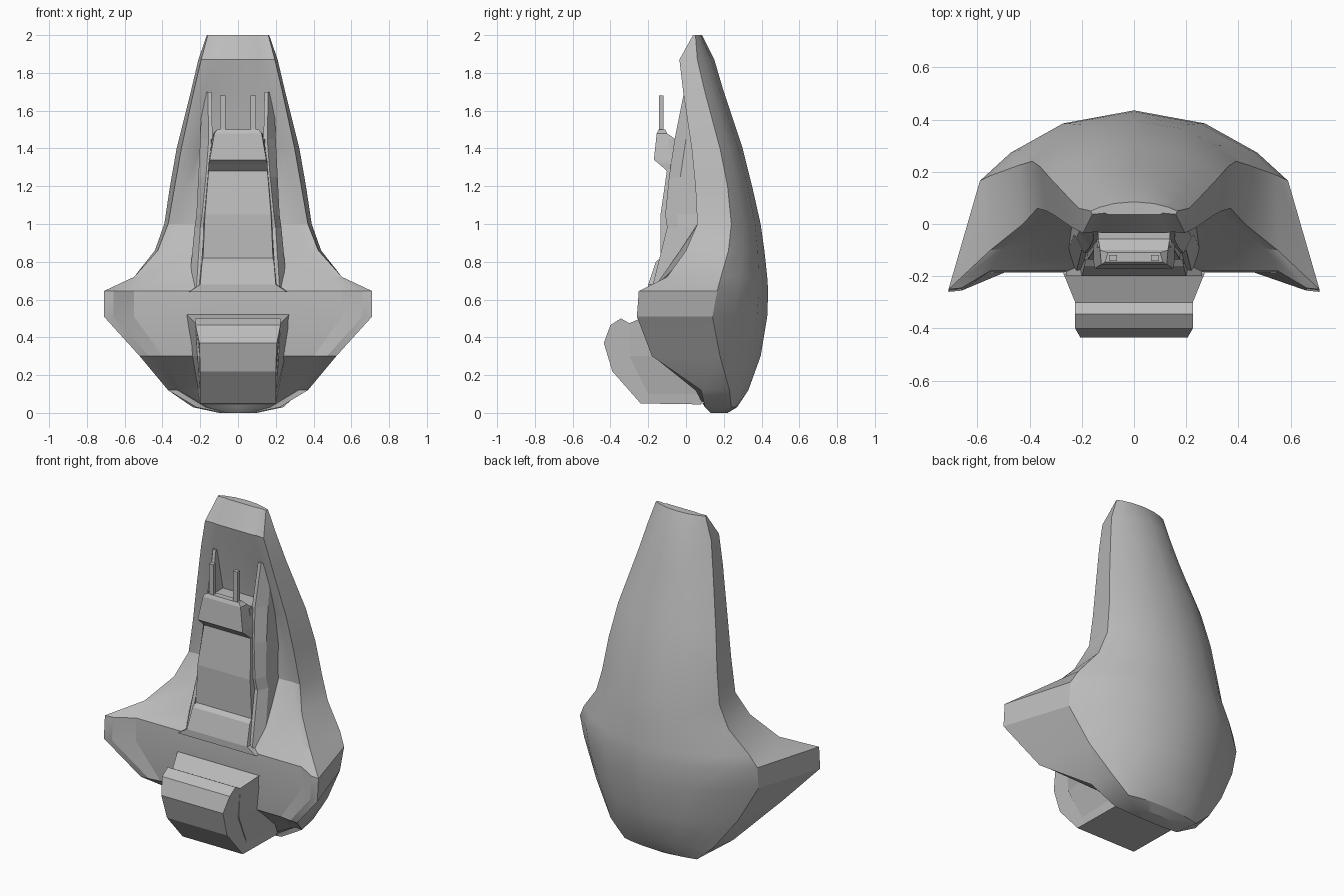
import bpy, bmesh
from math import radians

cube = bpy.data.objects.get("Cube")
if cube:
    bpy.data.objects.remove(cube, do_unlink=True)

grey = bpy.data.materials.new("plain grey")
grey.use_nodes = True
grey.diffuse_color = (0.5, 0.5, 0.5, 1)
grey.node_tree.nodes["Principled BSDF"].inputs["Base Color"].default_value = (0.5, 0.5, 0.5, 1)


def finish(name, bm, smooth=None):
    bmesh.ops.recalc_face_normals(bm, faces=bm.faces)
    mesh = bpy.data.meshes.new(name)
    bm.to_mesh(mesh)
    bm.free()
    mesh.materials.append(grey)
    obj = bpy.data.objects.new(name, mesh)
    bpy.context.scene.collection.objects.link(obj)
    if smooth:
        bpy.ops.object.select_all(action='DESELECT')
        obj.select_set(True)
        bpy.context.view_layer.objects.active = obj
        bpy.ops.object.shade_smooth_by_angle(angle=radians(smooth))
    return obj


def loft(name, rings, smooth=None):
    """Skin a list of closed rings and cap both ends."""
    bm = bmesh.new()
    loops = [[bm.verts.new(p) for p in ring] for ring in rings]
    n = len(loops[0])
    for a, b in zip(loops, loops[1:]):
        for i in range(n):
            j = (i + 1) % n
            bm.faces.new((a[i], a[j], b[j], b[i]))
    bm.faces.new(loops[0])
    bm.faces.new(loops[-1])
    return finish(name, bm, smooth)


def mirrored(half, z):
    """Complete a half section, given back to front, across the middle."""
    other = [(-x, y) for x, y in reversed(half) if x > 0]
    return [(x, y, z) for x, y in half + other]


def shell_ring(z, back, xw, yw, xf, yf, xi, yi):
    drop = yw - back
    return mirrored([(0, back), (xw * .46, back + drop * .185), (xw * .8, back + drop * .6),
                     (xw, yw), (xf, yf), (max(xf - .05, xi + .01), yf + .005),
                     (xi, yi), (0, yi)], z)


# Shell: height, back y, widest x y, front rim x y, inner corner x y
shell_levels = [
    (2.0, .085, .165, .05, .16, .037, .1, .037),
    (1.87, .15, .21, .06, .195, -.035, .12, -.035),
    (1.7, .2, .25, .1, .235, -.015, .17, 0),
    (1.4, .3, .325, .18, .3, .03, .2, .06),
    (1.2, .35, .36, .22, .335, .05, .23, .08),
    (1.0, .395, .39, .24, .37, .06, .25, .06),
    (.86, .415, .44, .225, .425, 0, .25, -.03),
    (.72, .43, .55, .185, .55, -.1, .3, -.13),
    (.645, .435, .59, .165, .71, -.25, .55, -.18),
    (.51, .43, .58, .14, .71, -.26, .55, -.185),
    (.3, .395, .47, .18, .52, -.18, .4, -.165),
    (.12, .33, .34, .23, .37, .08, .3, .05),
    (.03, .27, .24, .24, .22, .1, .15, .1),
    (0, .22, .1, .2, .08, .13, .05, .13),
]
loft("shell", [shell_ring(*level) for level in shell_levels], 24)


def block(name, levels):
    """Tapered block: height, back half width, back y, front half width, front y."""
    loft(name, [mirrored([(wb, yb), (wf, yf)], z) for z, wb, yb, wf, yf in levels])


# Central column, with its cushion steps and foot flange
block("column", [
    (1.29, .18, .12, .155, -.1),
    (1.05, .2, .12, .175, -.135),
    (.82, .22, .12, .185, -.135),
    (.8, .22, .12, .19, -.16),
    (.68, .24, 0, .2, -.2),
    (.64, .27, 0, .26, -.2),
])
block("column_head", [
    (1.5, .1, -.11, .11, -.145),
    (1.48, .13, -.1, .125, -.155),
    (1.34, .16, .1, .15, -.17),
    (1.32, .16, .1, .155, -.145),
    (1.28, .16, .1, .155, -.1),
])
block("head_back", [(1.45, .15, .08, .14, -.09), (1.3, .16, .1, .15, -.09)])

# Side fins: height, inner x, outer x, front y
fin_levels = [
    (1.7, .14, .19, -.01),
    (1.45, .135, .2, -.06),
    (1.25, .15, .21, -.09),
    (1.05, .17, .22, -.11),
    (.98, .18, .23, -.1),
    (.66, .2, .26, -.18),
]
for side, name in ((1, "left"), (-1, "right")):
    loft(name + "_fin", [[(side * a, y, z), (side * (a + .02), y, z),
                          (side * b, y + .06, z), (side * b, .12, z), (side * a, .12, z)]
                         for z, a, b, y in fin_levels])
    # Slim upright rods on the head
    rod = []
    for z in (1.47, 1.68):
        rod.append([(side * .08 + dx, -.13 + dy, z)
                    for dx, dy in ((-.015, -.012), (.015, -.012), (.015, .012), (-.015, .012))])
    loft(name + "_rod", rod)

# Flared mount behind the front box
block("box_mount", [
    (.52, .28, -.15, .27, -.19),
    (.475, .275, -.15, .225, -.3),
    (.3, .25, -.12, .215, -.3),
    (.1, .21, .1, .2, -.2),
    (.05, .2, .1, .2, -.2),
])

# Front box: side outline as y, z and half width
outline = [(-.15, .47, .225), (-.3, .475, .225), (-.345, .5, .225), (-.4, .465, .225),
           (-.435, .37, .205), (-.39, .22, .2), (-.24, .05, .2), (.08, .045, .2), (.08, .13, .2)]
loft("front_box", [[(s * w, y, z) for y, z, w in outline] for s in (-1, 1)])
